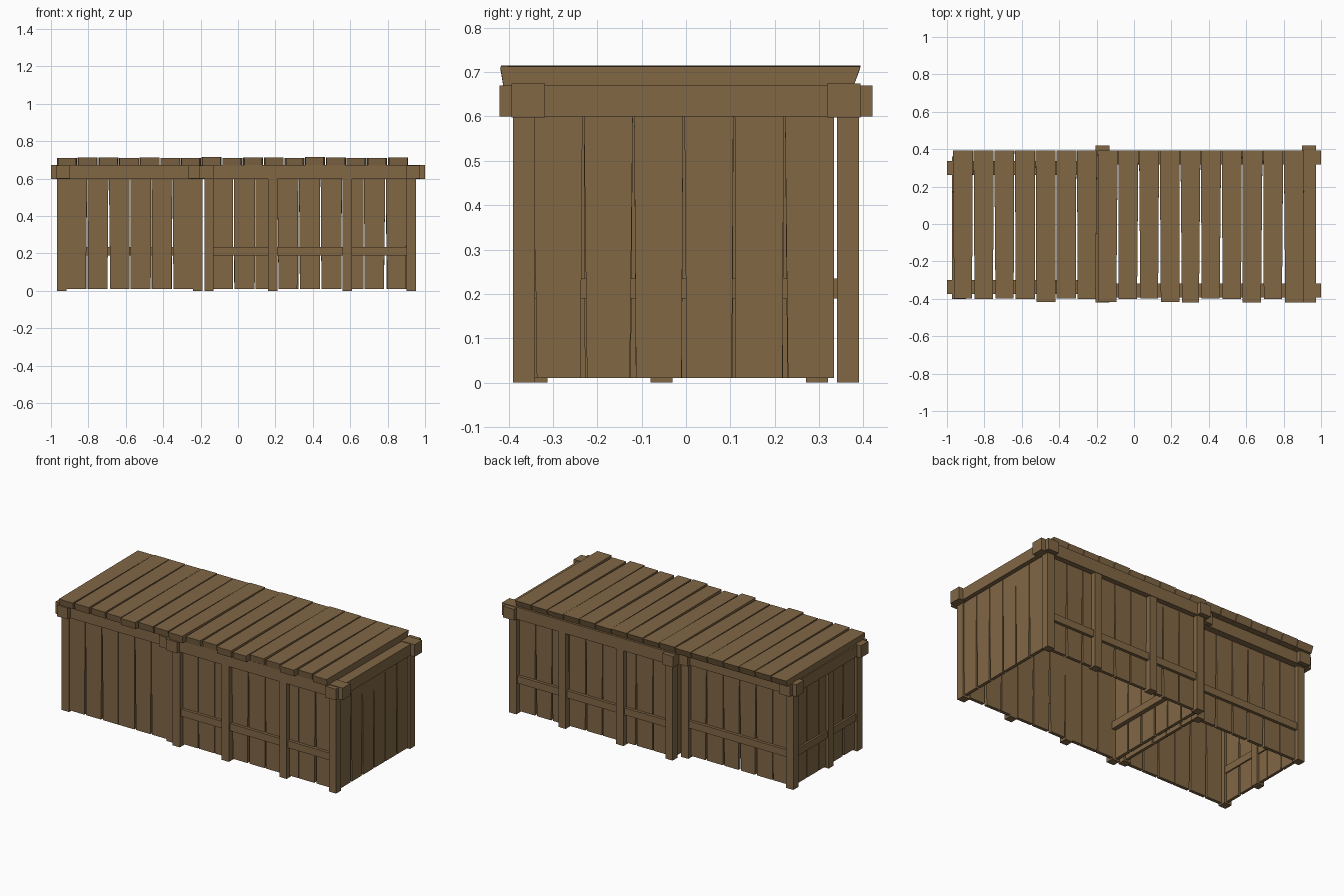
import bpy, bmesh, random

if "Cube" in bpy.data.objects:
    bpy.data.objects.remove(bpy.data.objects["Cube"])

random.seed(4)
wood = bpy.data.materials.new("wood")
wood.diffuse_color = (0.22, 0.135, 0.06, 1)
wood.use_nodes = True
wood.node_tree.nodes["Principled BSDF"].inputs["Base Color"].default_value = wood.diffuse_color


def finish(name, bm):
    bmesh.ops.recalc_face_normals(bm, faces=bm.faces)
    me = bpy.data.meshes.new(name)
    bm.to_mesh(me)
    bm.free()
    me.materials.append(wood)
    ob = bpy.data.objects.new(name, me)
    bpy.context.collection.objects.link(ob)
    return ob


def add_box(bm, x, y, z):
    """Add a box from (min, max) ranges and return its vertices."""
    vs = bmesh.ops.create_cube(bm, size=1)["verts"]
    for v in vs:
        v.co = [r[0] + (c + 0.5) * (r[1] - r[0]) for c, r in zip(v.co, (x, y, z))]
    return vs


def beams(name, boxes):
    bm = bmesh.new()
    for b in boxes:
        add_box(bm, *b)
    finish(name, bm)


def plank_wall(name, axis, start, end, count, depth):
    """Row of uneven upright planks along axis 0 (x) or 1 (y)."""
    bm = bmesh.new()
    w = (end - start) / count
    for i in range(count):
        a = start + i * w
        span = (a + 0.0015, a + w - 0.0015)
        ranges = (span, depth) if axis == 0 else (depth, span)
        vs = add_box(bm, *ranges, (0.01, 0.61))
        # taper the foot of each plank so that the gaps become wedges
        taper = (random.uniform(0, 0.008), random.uniform(0, 0.008))
        mid = a + w / 2
        for v in vs:
            if v.co.z < 0.3:
                v.co[axis] += taper[0] if v.co[axis] < mid else -taper[1]
    finish(name, bm)


def posts(name, xs, ys, w=0.05):
    beams(name, [((x, x + w), (y, y + w), (0, 0.61)) for x in xs for y in ys])


LOW = (0.19, 0.235)
LONG = (0.598, 0.674)
CROSS = (0.60, 0.67)

# Large right-hand module
posts("large_corner_posts", (-0.18, 0.902), (-0.39, 0.34))
posts("large_middle_posts", (0.16, 0.56), (-0.39, 0.34))
beams("large_long_top_rails", [((-0.2, 1.0), y, LONG) for y in ((-0.393, -0.318), (0.318, 0.393))])
beams("large_cross_top_rails", [(x, (-0.42, 0.42), CROSS) for x in ((-0.205, -0.13), (0.897, 0.972))])
beams("large_low_rails", [
    ((-0.14, 0.91), (-0.378, -0.345), LOW),
    ((-0.14, 0.91), (0.345, 0.378), LOW),
    ((0.90, 0.93), (-0.35, 0.35), LOW),
    ((-0.155, -0.125), (-0.35, 0.35), LOW),
])
plank_wall("large_front_planks", 0, -0.14, 0.905, 9, (-0.36, -0.34))
plank_wall("large_back_planks", 0, -0.14, 0.905, 9, (0.34, 0.36))
plank_wall("large_right_planks", 1, -0.345, 0.335, 6, (0.925, 0.945))
plank_wall("large_left_planks", 1, -0.345, 0.335, 6, (-0.172, -0.152))

# Small left-hand module
posts("small_corner_posts", (-0.967, -0.24), (-0.362, 0.27))
posts("small_middle_post", (-0.967,), (-0.08,))
beams("small_long_top_rails", [((-1.0, -0.17), y, LONG) for y in ((-0.375, -0.30), (0.262, 0.337))])
beams("small_cross_top_rails", [(x, (-0.402, 0.362), CROSS) for x in ((-0.973, -0.898), (-0.265, -0.19))])
beams("small_low_rails", [
    ((-0.93, -0.23), (0.28, 0.313), LOW),
    ((-0.96, -0.922), (-0.32, 0.28), LOW),
])
plank_wall("small_front_planks", 0, -0.92, -0.235, 6, (-0.358, -0.338))
plank_wall("small_back_planks", 0, -0.92, -0.235, 6, (0.275, 0.295))
plank_wall("small_left_planks", 1, -0.32, 0.28, 5, (-0.948, -0.93))
plank_wall("small_right_planks", 1, -0.32, 0.28, 5, (-0.218, -0.20))

# Table top of uneven boards with slanted ends
bm = bmesh.new()
pitch = 1.88 / 17
for i in range(17):
    x0 = -0.97 + i * pitch
    front = random.choice((-0.398, -0.415)) - random.uniform(0, 0.004)
    top = random.uniform(0.709, 0.715)
    vs = add_box(bm, (x0 + 0.002, x0 + pitch - 0.002), (front, 0.393), (0.669, top))
    taper = (random.uniform(0, 0.008), random.uniform(0, 0.008))
    for v in vs:
        if v.co.y < 0:
            v.co.x += taper[0] if v.co.x < x0 + pitch / 2 else -taper[1]
        if v.co.z < 0.69:
            v.co.y += 0.007 if v.co.y < 0 else -0.015
finish("table_top_boards", bm)
